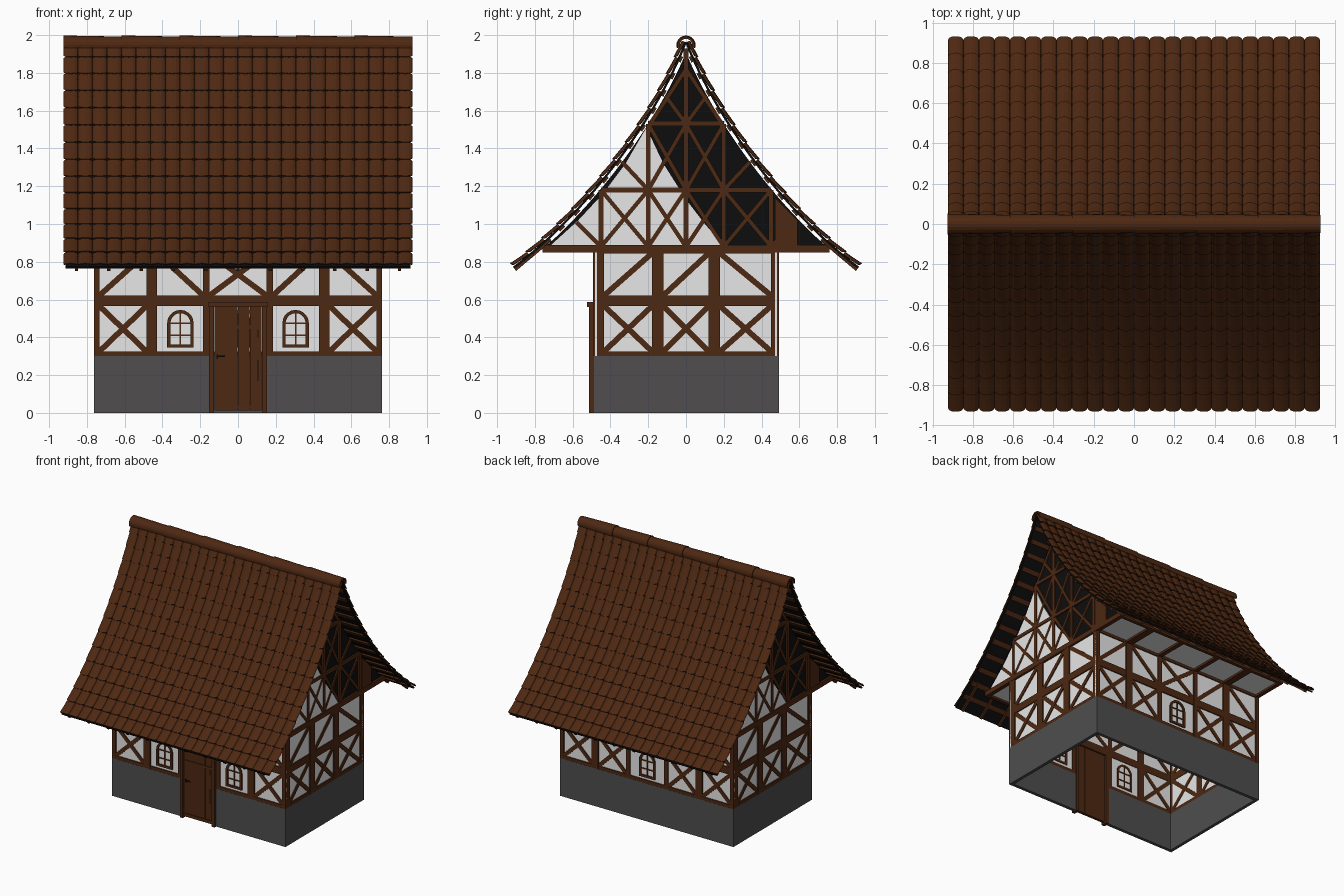
import bpy, bmesh, math
from mathutils import Vector
from mathutils.geometry import interpolate_bezier

if "Cube" in bpy.data.objects:
    bpy.data.objects.remove(bpy.data.objects["Cube"])


def material(name, rgb):
    m = bpy.data.materials.new(name)
    m.diffuse_color = (*rgb, 1)
    m.use_nodes = True
    m.node_tree.nodes["Principled BSDF"].inputs["Base Color"].default_value = m.diffuse_color
    return m


BROWN = material("dark brown wood", (0.075, 0.021, 0.006))
WHITE = material("white plaster", (0.8, 0.8, 0.8))
GREY = material("grey stone", (0.08, 0.076, 0.076))
BLACK = material("black lining", (0.004, 0.004, 0.004))


def finish(name, bm, mat, recalc=True):
    if recalc:
        bmesh.ops.recalc_face_normals(bm, faces=bm.faces)
    me = bpy.data.meshes.new(name)
    bm.to_mesh(me)
    bm.free()
    me.materials.append(mat)
    ob = bpy.data.objects.new(name, me)
    bpy.context.collection.objects.link(ob)
    return ob


# wall frames: u along the wall, v up, d outward
FRONT = lambda u, v, d: (u, -d, v)
BACK = lambda u, v, d: (-u, d, v)
RIGHT = lambda u, v, d: (d, u, v)
LEFT = lambda u, v, d: (-d, -u, v)


def prism(bm, pts, d0, d1, frame):
    a = [bm.verts.new(frame(u, v, d0)) for u, v in pts]
    b = [bm.verts.new(frame(u, v, d1)) for u, v in pts]
    n = len(pts)
    bm.faces.new(a[::-1])
    bm.faces.new(b)
    for i in range(n):
        j = (i + 1) % n
        bm.faces.new((a[i], a[j], b[j], b[i]))


def rect(bm, u0, u1, v0, v1, d0, d1, frame):
    prism(bm, [(u0, v0), (u1, v0), (u1, v1), (u0, v1)], d0, d1, frame)


def beam(bm, a, b, w, d0, d1, frame):
    a, b = Vector(a), Vector(b)
    t = (b - a).normalized() * (w / 2)
    n = Vector((-t.y, t.x))
    prism(bm, [a + n, a - n, b - n, b + n], d0, d1, frame)


def cross(bm, u0, u1, v0, v1, d0, d1, frame, kind="x", w=0.03):
    if kind in "x/":
        beam(bm, (u0, v0), (u1, v1), w, d0, d1, frame)
    if kind in "x\\":
        beam(bm, (u0, v1), (u1, v0), w, d0, d1 - 0.001, frame)


HX, HY, DOOR = 0.762, 0.492, 0.15

# stone base
bm = bmesh.new()
for s in (-1, 1):
    rect(bm, *sorted((s * DOOR, s * HX)), 0, 0.3, HY - 0.025, HY, FRONT)
rect(bm, -HX, HX, 0, 0.3, HY - 0.025, HY, BACK)
for f in (RIGHT, LEFT):
    rect(bm, -HY + 0.025, HY - 0.025, 0, 0.3, HX - 0.025, HX, f)
finish("stone_base", bm, GREY)

# plaster infill of the walls, ceiling and eave soffit
bm = bmesh.new()
for s in (-1, 1):
    rect(bm, *sorted((s * DOOR, s * HX)), 0.3, 0.87, HY - 0.02, HY - 0.01, FRONT)
rect(bm, -DOOR, DOOR, 0.57, 0.87, HY - 0.02, HY - 0.01, FRONT)
rect(bm, -HX, HX, 0.3, 0.87, HY - 0.02, HY - 0.01, BACK)
for f in (RIGHT, LEFT):
    rect(bm, -HY + 0.01, HY - 0.01, 0.3, 0.87, HX - 0.02, HX - 0.01, f)
rect(bm, -0.74, 0.74, 0.866, 0.874, -HX + 0.01, HX - 0.01, RIGHT)
finish("plaster_walls", bm, WHITE)

# timber frame: posts, rails and braces
bm = bmesh.new()
LONG = [(-HX, -0.733), (-0.485, -0.428), (-0.185, -0.15), (0.15, 0.185), (0.428, 0.485), (0.733, HX)]
SHORT = [(-HY, -0.433), (-0.18, -0.12), (0.12, 0.18), (0.45, HY)]


def framing(frame, half, depth, posts, lower, upper):
    d0, d1 = depth - 0.024, depth
    for a, b in posts:
        rect(bm, a, b, 0.3, 0.87, d0, d1, frame)
    for z0, z1 in ((0.3, 0.326), (0.565, 0.622), (0.845, 0.885)):
        if frame is FRONT and z0 < 0.5:
            for s in (-1, 1):
                rect(bm, *sorted((s * DOOR, s * half)), z0, z1, d0, d1 - 0.001, frame)
        else:
            rect(bm, -half, half, z0, z1, d0, d1 - 0.001, frame)
    for i, (p, q) in enumerate(zip(posts, posts[1:])):
        if lower[i] != " ":
            cross(bm, p[1], q[0], 0.326, 0.565, d0, d1 - 0.003, frame, lower[i])
        cross(bm, p[1], q[0], 0.622, 0.845, d0, d1 - 0.003, frame, upper[i])


framing(FRONT, HX, HY, LONG, "x   x", "/\\x/\\")
framing(BACK, HX, HY, LONG, "xx xx", "/\\x/\\")
for f in (RIGHT, LEFT):
    framing(f, HY, HX, SHORT, "xxx", "//\\")
# eave plates and joists
for s in (-1, 1):
    rect(bm, *sorted((s * 0.735, s * 0.76)), 0.85, 0.885, -HX, HX, RIGHT)
for a, b in LONG:
    rect(bm, a, b, 0.85, 0.868, -0.75, 0.75, FRONT)
finish("timber_frame", bm, BROWN)

# roof profile: curved slope, offset along its normal
CURVE = interpolate_bezier(Vector((0.02, 1.97)), Vector((0.17, 1.58)), Vector((0.53, 1.08)), Vector((0.925, 0.785)), 53)
CURVE = [Vector(p[:2]) for p in CURVE]


def slope(t, off=0.0):
    x = min(max(t, 0), 1) * (len(CURVE) - 1)
    i = min(int(x), len(CURVE) - 2)
    d = CURVE[i + 1] - CURVE[i]
    n = Vector((-d.y, d.x)).normalized()
    return CURVE[i] + d * (x - i) + n * off


# gable lining, plaster panel and timbers
half = [p for p in (slope(i / 30, -0.042) for i in range(31)) if p.y > 0.875 and p.x > 0.008]
outline = [(p.x, p.y) for p in half] + [(half[-1].x, 0.87), (-half[-1].x, 0.87)] + [(-p.x, p.y) for p in half[::-1]]
lining, panel, timber = bmesh.new(), bmesh.new(), bmesh.new()
for f in (RIGHT, LEFT):
    prism(lining, outline, HX - 0.02, HX - 0.012, f)
    prism(panel, [(-0.73, 0.875), (-0.57, 1.02), (-0.44, 1.16), (-0.32, 1.32), (-0.21, 1.51),
                  (-0.12, 1.32), (0.0, 1.13), (0.1, 1.0), (0.21, 0.875)], HX - 0.011, HX - 0.007, f)
    d0, d1 = HX - 0.03, HX
    rect(timber, -0.76, 0.76, 0.85, 0.888, d0, d1 + 0.002, f)
    rect(timber, -0.45, 0.45, 1.167, 1.193, d0, d1, f)
    rect(timber, -0.2, 0.2, 1.52, 1.545, d0, d1, f)
    rect(timber, -0.013, 0.013, 0.88, 1.93, d0, d1 - 0.001, f)
    prism(timber, [(0.47, 0.87), (0.59, 0.87), (0.59, 1.02), (0.47, 1.14)], d0, d1 - 0.002, f)
    for s in (-1, 1):
        for u, z in ((0.2, 1.53), (0.45, 1.18)):
            rect(timber, s * u - 0.012, s * u + 0.012, 0.88, z, d0, d1 - 0.001, f)
        for u0, u1, z0, z1 in ((0, 0.2, 0.88, 1.18), (0.2, 0.45, 0.88, 1.18), (0, 0.2, 1.18, 1.53)):
            cross(timber, s * u0, s * u1, z0, z1, d0, d1 - 0.003, f, "x", 0.022)
        for a, b in (((0.2, 1.18), (0.34, 1.33)), ((0.45, 0.88), (0.58, 1.01)),
                     ((0, 1.53), (0.11, 1.68)), ((0.19, 1.53), (0, 1.82))):
            beam(timber, (s * a[0], a[1]), (s * b[0], b[1]), 0.022, d0, d1 - 0.003, f)
finish("gable_lining", lining, BLACK)
finish("gable_plaster", panel, WHITE)
finish("gable_timbers", timber, BROWN)

# roof underside, battens and rafter tails
ROWS, COLS, W = 14, 24, 0.924
board, batten = bmesh.new(), bmesh.new()
for s in (-1, 1):
    pts = [slope(i / 24, -0.014) for i in range(25)] + [slope(i / 24, -0.026) for i in range(24, -1, -1)]
    prism(board, [(s * p.x, p.y) for p in pts], -0.912, 0.912, RIGHT)
    for r in range(1, ROWS):
        t = r / ROWS
        pts = [slope(t - 0.012, -0.024), slope(t + 0.012, -0.024), slope(t + 0.012, -0.037), slope(t - 0.012, -0.037)]
        prism(batten, [(s * p.x, p.y) for p in pts], -0.905, 0.905, RIGHT)
    for k in range(11):
        x = -0.855 + 0.171 * k
        pts = [slope(0.84, -0.024), slope(1, -0.024), slope(1, -0.042), slope(0.84, -0.042)]
        prism(batten, [(s * p.x, p.y) for p in pts], x - 0.009, x + 0.009, RIGHT)
finish("roof_lining", board, BLACK)
finish("roof_battens", batten, BROWN)

# curved roof tiles with rounded, lifted lower ends
bm = bmesh.new()
SEG, cw = 6, 2 * W / COLS
for s in (-1, 1):
    for r in range(ROWS):
        for c in range(COLS):
            grid = []
            for k in range(4):
                line = []
                for j in range(SEG + 1):
                    a = math.pi * j / SEG
                    t = (r + k / 3 * (0.9 + 0.14 * math.sin(a))) / ROWS
                    p = slope(t, -0.014 + 0.008 * k / 3 + 0.016 * math.sin(a))
                    line.append(bm.verts.new((-W + (c + 0.5) * cw - math.cos(a) * cw / 2, s * p.x, p.y)))
                grid.append(line)
            for k in range(3):
                for j in range(SEG):
                    q = (grid[k][j], grid[k + 1][j], grid[k + 1][j + 1], grid[k][j + 1])
                    bm.faces.new(q if s < 0 else q[::-1])
tiles = finish("roof_tiles", bm, BROWN, recalc=False)
mod = tiles.modifiers.new("thickness", "SOLIDIFY")
mod.thickness, mod.offset = 0.006, -1

# ridge caps: overlapping half pipes
bm = bmesh.new()
for i in range(6):
    x0 = -0.925 + i * 0.3083
    rings = []
    for x, r in ((x0, 0.051), (x0 + 0.32 if i < 5 else 0.925, 0.045)):
        for rr in (r, r - 0.012):
            rings.append([bm.verts.new((x, rr * math.cos(a), 1.947 + rr * math.sin(a)))
                          for a in (math.pi * (j / 12 * 1.2 - 0.1) for j in range(13))])
    o0, i0, o1, i1 = rings
    for p, q in ((o0, o1), (o1, i1), (i1, i0), (i0, o0)):
        for j in range(12):
            bm.faces.new((p[j], p[j + 1], q[j + 1], q[j]))
finish("ridge_caps", bm, BROWN)

# arched windows
bm = bmesh.new()
for f, cx in ((FRONT, -0.305), (FRONT, 0.305), (BACK, 0)):
    def arch(r):
        return [(cx + r, 0.475)] + [(cx + r * math.cos(math.pi * j / 10), 0.475 + r * math.sin(math.pi * j / 10))
                                    for j in range(1, 10)] + [(cx - r, 0.475)]
    outer, inner = arch(0.07), arch(0.053)
    d0, d1 = HY - 0.025, HY
    for j in range(10):
        prism(bm, [outer[j], outer[j + 1], inner[j + 1], inner[j]], d0, d1, f)
    for s in (-1, 1):
        rect(bm, *sorted((cx + s * 0.053, cx + s * 0.07)), 0.35, 0.475, d0, d1, f)
    rect(bm, cx - 0.07, cx + 0.07, 0.345, 0.362, d0, d1, f)
    rect(bm, cx - 0.004, cx + 0.004, 0.355, 0.53, d0, d1 - 0.004, f)
    for z in (0.41, 0.475):
        rect(bm, cx - 0.055, cx + 0.055, z - 0.004, z + 0.004, d0, d1 - 0.004, f)
finish("window_frames", bm, BROWN)

# door with frame, planks and ledges
bm = bmesh.new()
for s in (-1, 1):
    rect(bm, *sorted((s * 0.127, s * 0.153)), 0, 0.575, 0.465, 0.513, FRONT)
rect(bm, -0.155, 0.155, 0.56, 0.588, 0.465, 0.525, FRONT)
for i in range(4):
    x = -0.125 + i * 0.0625
    rect(bm, x, x + 0.061, 0.012, 0.56, 0.478, 0.5, FRONT)
for z in (0.03, 0.455, 0.535):
    rect(bm, -0.12, 0.12, z - 0.01, z + 0.01, 0.49, 0.506, FRONT)
finish("door", bm, BROWN)

# door handle and hinges
bm = bmesh.new()
rect(bm, -0.11, -0.07, 0.297, 0.305, 0.5, 0.508, FRONT)
rect(bm, -0.113, -0.105, 0.285, 0.31, 0.5, 0.506, FRONT)
for z in (0.17, 0.4):
    rect(bm, 0.104, 0.109, z, z + 0.11 if z < 0.3 else z + 0.04, 0.5, 0.504, FRONT)
finish("door_fittings", bm, BLACK)
